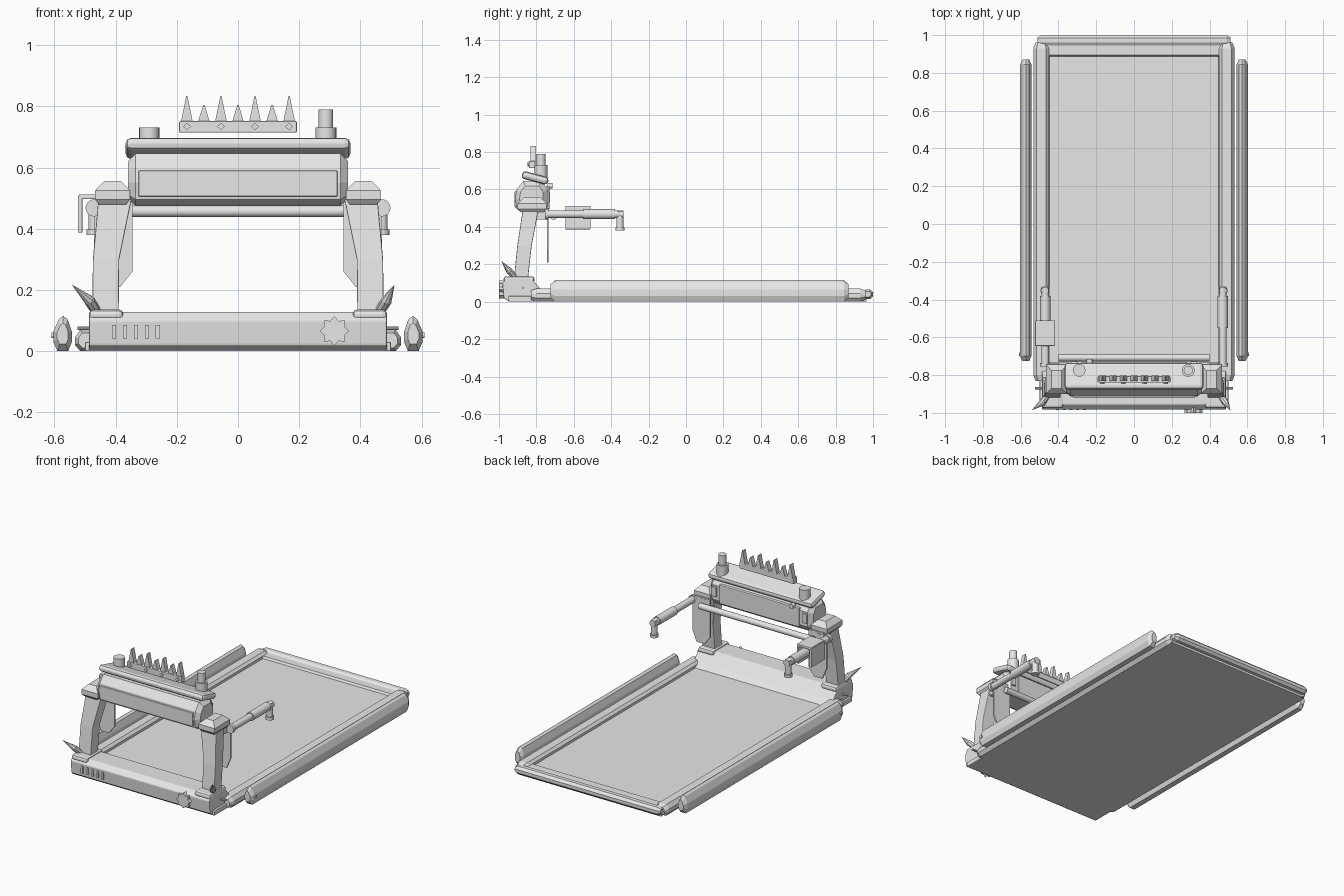
import bpy, math
from mathutils import Vector

old = bpy.data.objects.get("Cube")
if old:
    bpy.data.objects.remove(old, do_unlink=True)

grey = bpy.data.materials.new("plain_grey")
grey.use_nodes = True
grey.diffuse_color = (0.8, 0.8, 0.8, 1)
grey.node_tree.nodes["Principled BSDF"].inputs["Base Color"].default_value = (0.8, 0.8, 0.8, 1)


def loft(name, rings, bevel=0, smooth=False):
    """Skin a list of equal-length rings and cap both ends."""
    n = len(rings[0])
    verts = [Vector(p) for ring in rings for p in ring]
    faces = [(r * n + i, r * n + (i + 1) % n, (r + 1) * n + (i + 1) % n, (r + 1) * n + i)
             for r in range(len(rings) - 1) for i in range(n)]
    faces += [tuple(range(n))[::-1], tuple(range(len(verts) - n, len(verts)))]
    mesh = bpy.data.meshes.new(name)
    mesh.from_pydata(verts, [], faces)
    # turn the skin outward if the rings ran the other way round
    import bmesh
    bm = bmesh.new()
    bm.from_mesh(mesh)
    bmesh.ops.recalc_face_normals(bm, faces=bm.faces)
    bm.to_mesh(mesh)
    bm.free()
    mesh.materials.append(grey)
    if smooth:
        mesh.shade_smooth()
        mesh.set_sharp_from_angle(angle=math.radians(40))
    ob = bpy.data.objects.new(name, mesh)
    bpy.context.collection.objects.link(ob)
    if bevel:
        mod = ob.modifiers.new("bevel", "BEVEL")
        mod.width = bevel
        mod.segments = 2
    return ob


def rect(x0, x1, y0, y1, z):
    return [(x0, y0, z), (x1, y0, z), (x1, y1, z), (x0, y1, z)]


def box(name, x, y, z, bevel=0):
    return loft(name, [rect(*x, *y, z[0]), rect(*x, *y, z[1])], bevel)


def extrude_x(name, profile, x0, x1, bevel=0):
    return loft(name, [[(x, y, z) for y, z in profile] for x in (x0, x1)], bevel)


def extrude_y(name, profile, y0, y1, bevel=0):
    return loft(name, [[(x, y, z) for x, z in profile] for y in (y0, y1)], bevel)


def tube(name, a, b, r, r2=None, sides=20):
    a, b = Vector(a), Vector(b)
    q = (b - a).to_track_quat("Z", "Y")
    def ring(c, rad):
        return [c + q @ Vector((rad * math.cos(t), rad * math.sin(t), 0))
                for t in (i * math.tau / sides for i in range(sides))]
    return loft(name, [ring(a, r), ring(b, r if r2 is None else r2)], 0, sides > 8)


def ends_tapered(name, profile, stations, axis):
    """Loft a 2D profile along x or y, shrinking it about its middle at each station."""
    cu = sum(p[0] for p in profile) / len(profile)
    cv = sum(p[1] for p in profile) / len(profile)
    rings = []
    for s, k in stations:
        pts = [(cu + (u - cu) * k, cv + (v - cv) * k) for u, v in profile]
        rings.append([(s, u, v) if axis == "x" else (u, s, v) for u, v in pts])
    return loft(name, rings)


# Deck and belt
box("deck_base", (-0.5, 0.5), (-0.95, 0.965), (0, 0.03), 0.004)
box("running_belt", (-0.447, 0.447), (-0.8, 0.89), (0.028, 0.042))
extrude_x("rear_lip", [(0.88, 0.03), (0.895, 0.055), (0.95, 0.055), (0.95, 0.03)], -0.48, 0.48)
bar = [(0.945, 0.03), (0.955, 0.015), (0.985, 0.015), (1, 0.03),
       (1, 0.05), (0.985, 0.065), (0.96, 0.065), (0.945, 0.055)]
ends_tapered("rear_bar", bar, [(-0.51, 0.6), (-0.49, 1), (0.49, 1), (0.51, 0.6)], "x")

for s, side in ((1, "left"), (-1, "right")):
    # Side rails and outer skirts
    rail = [(0.45, 0), (0.515, 0), (0.533, 0.02), (0.533, 0.045), (0.515, 0.07), (0.465, 0.07), (0.45, 0.055)]
    rail = [(s * x, z) for x, z in rail]
    ends_tapered(side + "_rail", rail, [(-0.83, 0.7), (-0.8, 1), (0.93, 1), (0.96, 0.7)], "y")
    skirt = [(0.555, 0), (0.59, 0), (0.603, 0.03), (0.603, 0.065), (0.585, 0.105),
             (0.572, 0.115), (0.557, 0.105), (0.543, 0.065), (0.543, 0.03)]
    skirt = [(s * x, z) for x, z in skirt]
    ends_tapered(side + "_skirt", skirt, [(-0.725, 0.6), (-0.7, 1), (0.845, 1), (0.87, 0.6)], "y")
    tube(side + "_skirt_knob", (s * 0.6, -0.69, 0.052), (s * 0.61, -0.69, 0.052), 0.01, sides=10)
    tube(side + "_bumper_knob", (s * 0.48, -0.87, 0.075), (s * 0.525, -0.87, 0.075), 0.006, sides=8)

    # Foot, bent upright and shoulder cap
    a, b = sorted((s * 0.375, s * 0.487))
    box(side + "_foot", (a, b), (-0.975, -0.81), (0.1, 0.136), 0.014)
    upright = [(0.39, 0.476, -0.92, -0.845, 0.12), (0.388, 0.474, -0.902, -0.825, 0.3),
               (0.345, 0.455, -0.87, -0.785, 0.51)]
    loft(side + "_upright", [rect(s * u[0], s * u[1], *u[2:]) for u in upright], 0.004)
    loft(side + "_shoulder", [rect(s * (0.353 + d), s * (0.467 - d), -0.9 + d, -0.745 - d, z)
                              for d, z in ((0.012, 0.48), (0, 0.495), (0, 0.525), (0.03, 0.556))])
    guard = [(0.345, 0.5), (0.345, 0.26), (0.385, 0.21), (0.44, 0.21), (0.47, 0.28), (0.47, 0.48)]
    extrude_y(side + "_guard_plate", [(s * x, z) for x, z in guard], -0.744, -0.734)
    box(side + "_guard_bracket", sorted((s * 0.36, s * 0.45)), (-0.8, -0.735), (0.44, 0.5))

    # Hand grip arm with elbow
    x = s * 0.47
    tube(side + "_arm", (x, -0.75, 0.468), (x, -0.54, 0.468), 0.021)
    tube(side + "_arm_collar", (x, -0.755, 0.468), (x, -0.735, 0.468), 0.028)
    tube(side + "_grip", (x, -0.55, 0.468), (x, -0.38, 0.468), 0.027)
    tube(side + "_elbow", (x, -0.38, 0.468), (x, -0.334, 0.468), 0.021)
    tube(side + "_elbow_drop", (x, -0.353, 0.485), (x, -0.353, 0.395), 0.019)
    tube(side + "_elbow_flange", (x, -0.353, 0.398), (x, -0.353, 0.38), 0.025)

    # Horn on the foot
    tip = (0.51, -0.985, 0.215) if s > 0 else (-0.54, -0.985, 0.215)
    mid = Vector((s * 0.485, -0.945, 0.165))
    tube(side + "_horn_base", (s * 0.46, -0.91, 0.125), mid, 0.016, 0.018, 8)
    tube(side + "_horn_tip", mid, tip, 0.018, 0.001, 8)

# Front bumper with sloping back
bumper = [(-0.945, 0.0), (-0.975, 0.02), (-0.982, 0.1), (-0.955, 0.128),
          (-0.83, 0.128), (-0.775, 0.065), (-0.73, 0.042), (-0.73, 0.0)]
extrude_x("front_bumper", bumper, -0.487, 0.487, 0.005)
for i in range(5):
    x = -0.405 + 0.0358 * i
    box(f"vent_{i + 1}", (x - 0.007, x + 0.007), (-0.986, -0.97), (0.042, 0.086))
star = []
for i in range(16):
    r = 0.048 if i % 2 == 0 else 0.036
    t = i * math.tau / 16
    star.append((0.315 + r * math.cos(t), 0.066 + r * math.sin(t)))
extrude_y("star_badge", star, -1.0, -0.97)

# Console body and rear panel
body = [(-0.87, 0.475), (-0.905, 0.495), (-0.914, 0.55), (-0.905, 0.6), (-0.87, 0.645),
        (-0.77, 0.645), (-0.738, 0.6), (-0.738, 0.51), (-0.76, 0.475)]
ends_tapered("console_body", body, [(-0.36, 0.72), (-0.335, 1), (0.335, 1), (0.36, 0.72)], "x")
box("rear_panel", (-0.28, 0.28), (-0.76, -0.73), (0.495, 0.615), 0.004)
for s in (1, -1):
    box("panel_side_block", sorted((s * 0.3, s * 0.335)), (-0.76, -0.728), (0.53, 0.59), 0.004)
tube("panel_knob", (-0.235, -0.74, 0.62), (-0.235, -0.715, 0.62), 0.016, sides=10)
box("front_panel", (-0.325, 0.325), (-0.918, -0.89), (0.505, 0.59), 0.004)

# Tilted tray
tray = box("top_tray", (-0.367, 0.367), (-0.073, 0.073), (-0.021, 0.021), 0.018)
tray.location = (0, -0.807, 0.662)
tray.rotation_euler.x = math.radians(-15)

# Crossbar
tube("crossbar", (-0.4, -0.708, 0.457), (0.4, -0.708, 0.457), 0.019)

# Posts on the tray
tube("right_post", (-0.29, -0.775, 0.65), (-0.29, -0.775, 0.73), 0.033)
tube("left_post", (0.287, -0.775, 0.65), (0.287, -0.775, 0.73), 0.034)
tube("left_post_top", (0.287, -0.775, 0.72), (0.287, -0.775, 0.79), 0.024)

# Spike comb
box("spike_bar", (-0.192, 0.192), (-0.84, -0.805), (0.714, 0.752), 0.004)
for i in range(7):
    x = (i - 3) * 0.0557
    top = 0.805 if i % 2 else 0.833
    extrude_y(f"spike_{i + 1}", [(x - 0.019, 0.75), (x + 0.019, 0.75), (x + 0.002, top), (x - 0.002, top)],
              -0.832, -0.802)
    if i % 2 == 0:
        tube(f"stud_{i + 1}", (x, -0.848, 0.734), (x, -0.835, 0.734), 0.012, sides=4)

# Saddle box on the right arm
box("saddle_top", (-0.52, -0.42), (-0.645, -0.51), (0.497, 0.512), 0.003)
box("saddle_outer", (-0.523, -0.508), (-0.645, -0.51), (0.387, 0.507), 0.003)
box("saddle_inner", (-0.433, -0.418), (-0.645, -0.51), (0.387, 0.507), 0.003)
